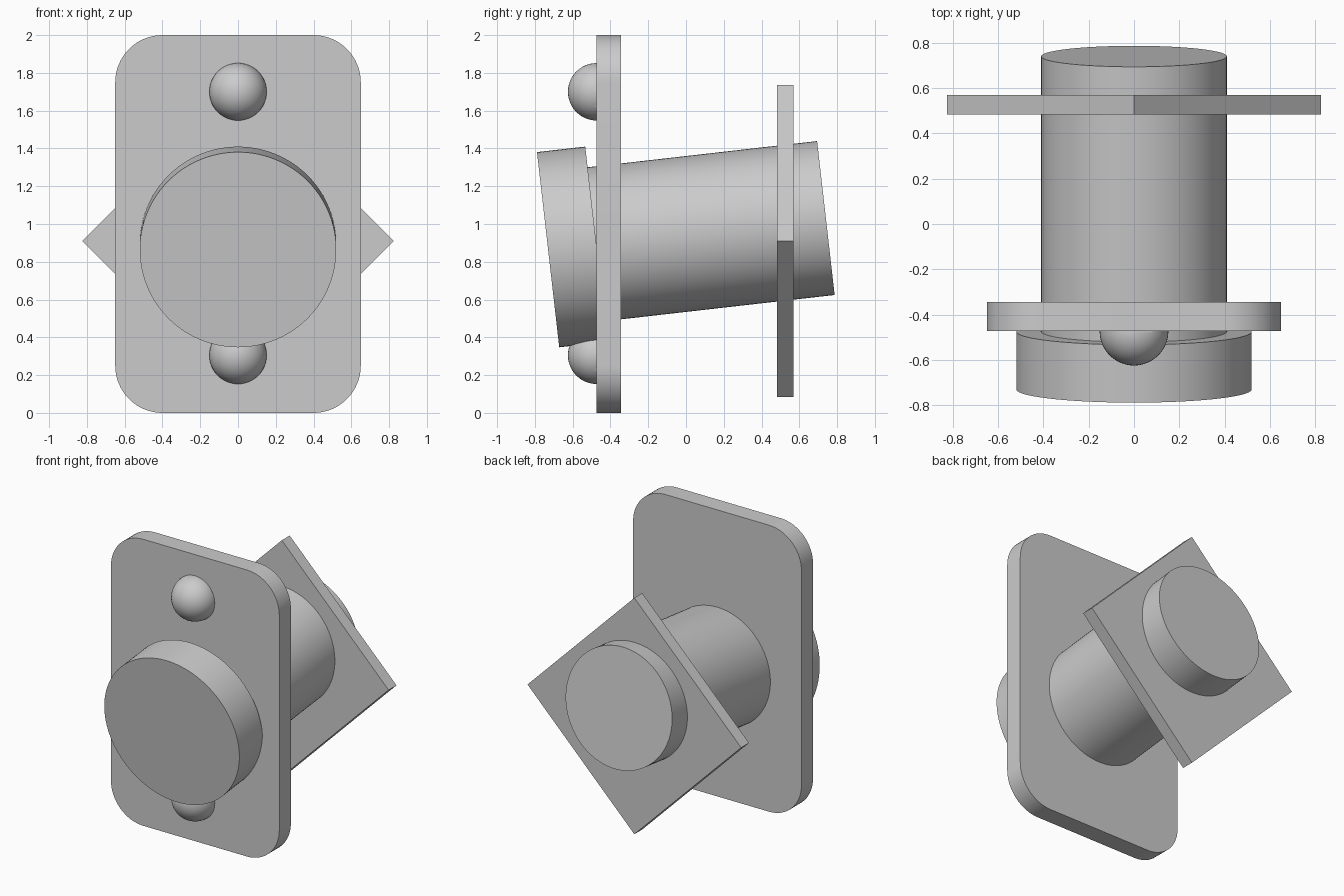
import bpy, bmesh
from math import radians, cos, sin, pi
from mathutils import Matrix, Vector

cube = bpy.data.objects.get("Cube")
if cube:
    bpy.data.objects.remove(cube, do_unlink=True)

GREY = (0.6, 0.6, 0.6, 1.0)
mat = bpy.data.materials.new("plain_grey")
mat.use_nodes = True
mat.diffuse_color = GREY
for node in mat.node_tree.nodes:
    if node.type == 'BSDF_PRINCIPLED':
        node.inputs["Base Color"].default_value = GREY


def finish(name, bm, smooth=True):
    """Turn a bmesh into a named, shaded object."""
    bmesh.ops.recalc_face_normals(bm, faces=bm.faces[:])
    mesh = bpy.data.meshes.new(name)
    bm.to_mesh(mesh)
    bm.free()
    mesh.materials.append(mat)
    obj = bpy.data.objects.new(name, mesh)
    bpy.context.collection.objects.link(obj)
    if smooth:
        bpy.ops.object.select_all(action='DESELECT')
        obj.select_set(True)
        bpy.context.view_layer.objects.active = obj
        bpy.ops.object.shade_smooth_by_angle(angle=radians(30))
    return obj


def slab(name, outline, y_front, y_back, smooth=True):
    """Extrude an (x, z) outline between two depths."""
    bm = bmesh.new()
    face = bm.faces.new([bm.verts.new((x, y_front, z)) for x, z in outline])
    extruded = bmesh.ops.extrude_face_region(bm, geom=[face])["geom"]
    moved = [v for v in extruded if isinstance(v, bmesh.types.BMVert)]
    bmesh.ops.translate(bm, verts=moved, vec=(0, y_back - y_front, 0))
    return finish(name, bm, smooth)


def rod(name, start, direction, radius, length):
    """Closed cylinder running from start along direction."""
    turn = direction.to_track_quat('Z', 'Y').to_matrix().to_4x4()
    place = Matrix.Translation(start + direction * length / 2) @ turn
    bm = bmesh.new()
    bmesh.ops.create_cone(bm, cap_ends=True, segments=96, radius1=radius,
                          radius2=radius, depth=length, matrix=place)
    return finish(name, bm)


def dome(name, z, radius, y):
    """Half ball bulging towards the front from depth y."""
    bm = bmesh.new()
    bmesh.ops.create_uvsphere(bm, u_segments=48, v_segments=24, radius=radius)
    cut = bmesh.ops.bisect_plane(bm, geom=bm.verts[:] + bm.edges[:] + bm.faces[:],
                                 plane_co=(0, 0, 0), plane_no=(0, 1, 0),
                                 clear_outer=True)
    rim = [e for e in cut["geom_cut"] if isinstance(e, bmesh.types.BMEdge)]
    bmesh.ops.holes_fill(bm, edges=rim)
    bmesh.ops.translate(bm, verts=bm.verts[:], vec=(0, y, z))
    return finish(name, bm)


# Front plate with rounded corners
HALF_W, HALF_H, CORNER, STEPS = 0.65, 1.0, 0.25, 16
PLATE_FRONT, PLATE_BACK = -0.473, -0.345
outline = []
for i, (sx, sz) in enumerate([(1, 1), (-1, 1), (-1, -1), (1, -1)]):
    for s in range(STEPS + 1):
        a = (i + s / STEPS) * pi / 2
        outline.append((sx * (HALF_W - CORNER) + CORNER * cos(a),
                        HALF_H + sz * (HALF_H - CORNER) + CORNER * sin(a)))
slab("front_plate", outline, PLATE_FRONT, PLATE_BACK)

# Rear plate, a square standing on its corner
D, MID = 0.825, 0.91
slab("rear_plate", [(D, MID), (0, MID + D), (-D, MID), (0, MID - D)],
     0.483, 0.57, smooth=False)

# Tilted shaft and its wide front cap
tilt = radians(6.5)
axis = Vector((0, cos(tilt), sin(tilt)))
nose = Vector((0, -0.73, 0.864))
rod("front_cap", nose, axis, 0.52, 0.257)
rod("shaft", nose + axis * 0.2, axis, 0.41, 1.28)

# Round studs above and below the cap
for name, z in (("upper_stud", 1.70), ("lower_stud", 0.305)):
    dome(name, z, 0.152, PLATE_FRONT)
